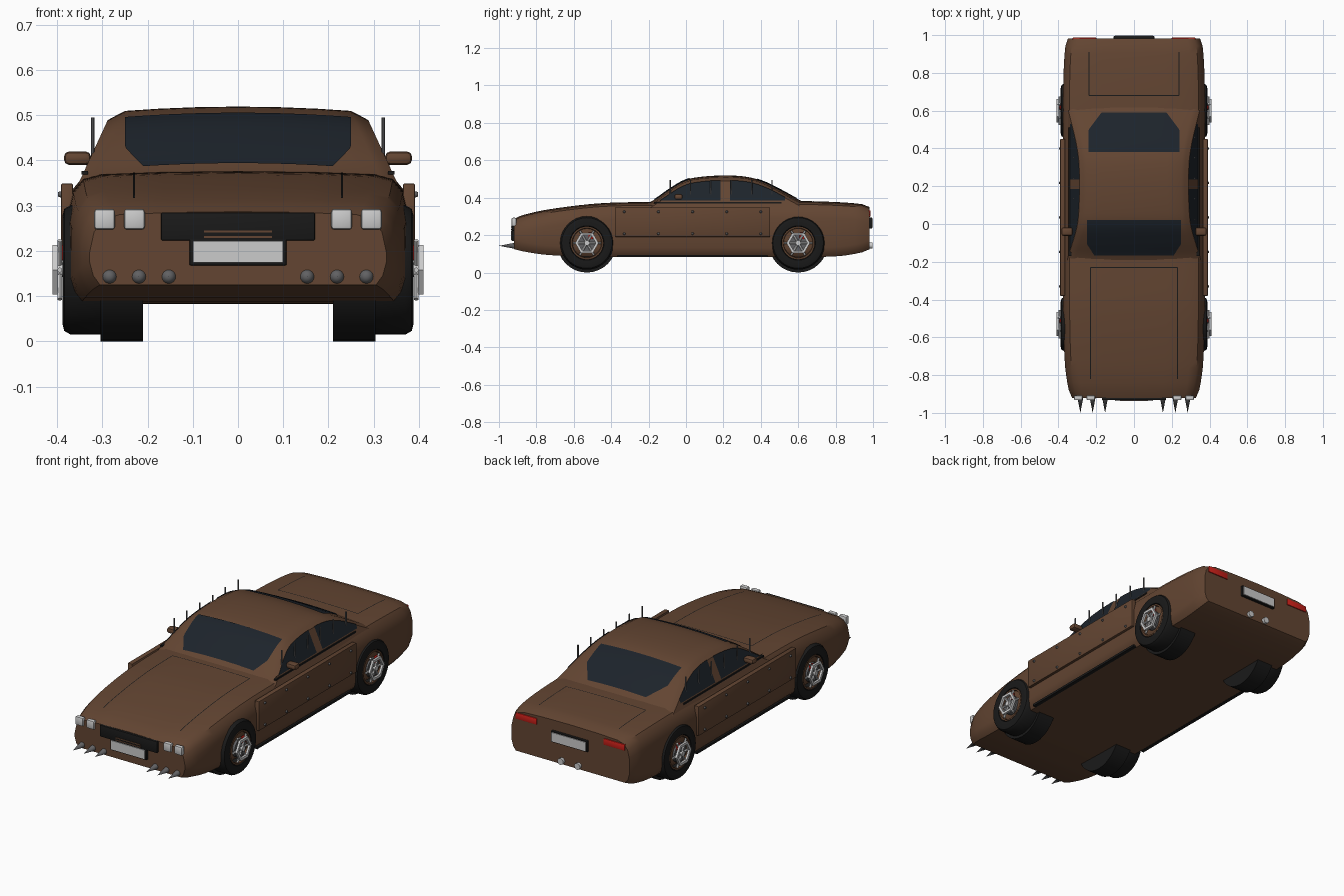
import bpy, bmesh, math
from mathutils import Vector, Matrix

if "Cube" in bpy.data.objects:
    bpy.data.objects.remove(bpy.data.objects["Cube"])

def mat(name, *c):
    m = bpy.data.materials.new(name)
    m.diffuse_color = (*c, 1)
    m.use_nodes = True
    m.node_tree.nodes["Principled BSDF"].inputs["Base Color"].default_value = m.diffuse_color
    return m
BROWN = mat("rust_brown", 0.125, 0.06, 0.032)
GLASS = mat("dark_glass", 0.012, 0.017, 0.024)
BLACK = mat("black", 0.01, 0.01, 0.01)
STEEL = mat("dark_steel", 0.12, 0.12, 0.125)
SILVER = mat("silver", 0.55, 0.56, 0.58)
WHITE = mat("lamp_white", 0.85, 0.85, 0.85)
RED = mat("lamp_red", 0.6, 0.015, 0.01)

def finish(name, bm, m, angle=35):
    bmesh.ops.recalc_face_normals(bm, faces=bm.faces)
    me = bpy.data.meshes.new(name)
    bm.to_mesh(me)
    bm.free()
    me.materials.append(m)
    o = bpy.data.objects.new(name, me)
    bpy.context.collection.objects.link(o)
    bpy.ops.object.select_all(action='DESELECT')
    o.select_set(True)
    bpy.context.view_layer.objects.active = o
    bpy.ops.object.shade_smooth_by_angle(angle=math.radians(angle))
    return o

def box(name, c, s, m, bevel=0.0, rot=None):
    bm = bmesh.new()
    bmesh.ops.create_cube(bm, size=1)
    bmesh.ops.scale(bm, vec=s, verts=bm.verts)
    if bevel:
        bmesh.ops.bevel(bm, geom=bm.edges[:], offset=bevel, segments=2, profile=0.5, affect='EDGES')
    if rot:
        bmesh.ops.rotate(bm, matrix=rot, verts=bm.verts)
    bmesh.ops.translate(bm, vec=c, verts=bm.verts)
    return finish(name, bm, m)

def rod(name, a, b, r1, r2, m, n=16):
    a, b = Vector(a), Vector(b)
    bm = bmesh.new()
    bmesh.ops.create_cone(bm, cap_ends=True, segments=n, radius1=r1, radius2=r2, depth=(b - a).length)
    q = (b - a).to_track_quat('Z', 'Y').to_matrix().to_4x4()
    bmesh.ops.transform(bm, matrix=Matrix.Translation((a + b) / 2) @ q, verts=bm.verts)
    return finish(name, bm, m)

def loft(name, rings, m, closed=True, caps=True):
    bm = bmesh.new()
    vs = [[bm.verts.new(p) for p in r] for r in rings]
    n = len(rings[0])
    for a, b in zip(vs, vs[1:]):
        for i in range(n if closed else n - 1):
            j = (i + 1) % n
            bm.faces.new((a[i], a[j], b[j], b[i]))
    if caps:
        bm.faces.new(vs[0])
        bm.faces.new(vs[-1])
    return finish(name, bm, m)

def lathe(name, prof, y, z, side, m, n=32):
    # revolve closed (x, radius) profile about the axle
    rings = []
    for k in range(n + 1):
        t = 2 * math.pi * k / n
        rings.append([(side * x, y + r * math.cos(t), z + r * math.sin(t)) for x, r in prof])
    o = loft(name, rings, m, caps=False)
    return o

def curve(pts, t, c=1):
    # smooth interpolation of a column of a station table
    for i in range(len(pts) - 1):
        if t <= pts[i + 1][0] or i == len(pts) - 2:
            break
    def slope(k):
        a, b = pts[max(k - 1, 0)], pts[min(k + 1, len(pts) - 1)]
        return (b[c] - a[c]) / (b[0] - a[0])
    p, q = pts[i], pts[i + 1]
    h = q[0] - p[0]
    u = (t - p[0]) / h
    return ((2*u**3 - 3*u*u + 1) * p[c] + (u**3 - 2*u*u + u) * h * slope(i)
            + (3*u*u - 2*u**3) * q[c] + (u**3 - u*u) * h * slope(i + 1))

# body shell: y, half width, top, bottom
BODY = [(-0.92, 0.328, 0.287, 0.125), (-0.88, 0.345, 0.305, 0.115), (-0.75, 0.365, 0.335, 0.095),
        (-0.5, 0.374, 0.367, 0.084), (-0.3, 0.376, 0.376, 0.083), (0.2, 0.376, 0.378, 0.083),
        (0.6, 0.376, 0.382, 0.083), (0.82, 0.372, 0.376, 0.088), (0.95, 0.362, 0.364, 0.11),
        (0.982, 0.35, 0.35, 0.125)]
SECT = [(0.45, -0.002), (0.8, -0.007), (0.91, -0.018), (0.97, -0.045), (1, -0.09)]
def body_top(x, y):
    f = abs(x) / curve(BODY, y)
    return curve(BODY, y, 2) - 0.002 * min(f / 0.45, 1) - 0.005 * max(0, (f - 0.45) / 0.35)
rings = []
for k in range(49):
    y = -0.92 + 1.902 * k / 48
    w, t, b = (curve(BODY, y, c) for c in (1, 2, 3))
    half = [(f * w, t + d) for f, d in SECT] + [(w, b + 0.05), (0.975 * w, b + 0.02), (0.93 * w, b)]
    rings.append([(0, y, t)] + [(x, y, z) for x, z in half] + [(-x, y, z) for x, z in half[::-1]])
loft("body", rings, BROWN)

# cabin
ROOF = [(-0.22, 0.362), (-0.165, 0.392), (-0.1, 0.438), (-0.02, 0.487), (0.05, 0.508), (0.2, 0.519),
        (0.33, 0.511), (0.42, 0.484), (0.5, 0.445), (0.59, 0.396), (0.65, 0.366)]
def wall(z):
    return 0.343 - 0.06 * (z - 0.37) / 0.13
def roof(x, y):
    return curve(ROOF, y) - 0.012 * (x / 0.28) ** 2
rings = []
for k in range(45):
    y = -0.22 + 0.87 * k / 44
    h = curve(ROOF, y)
    zt = h - 0.03
    half = [(f * (wall(h) - 0.025), 0) for f in (0.35, 0.7, 1)]
    half = [(x, roof(x, y)) for x, _ in half] + [(wall(h) - 0.006, h - 0.019), (wall(zt), zt), (wall(0.32), 0.32)]
    rings.append([(0, y, h)] + [(x, y, z) for x, z in half] + [(-x, y, z) for x, z in half[::-1]])
loft("cabin", rings, BROWN)

# front and rear windows follow the roof surface
def screen(name, y0, y1, width):
    rings = []
    for k in range(17):
        y = y0 + (y1 - y0) * k / 16
        rings.append([(width(y) * i / 5, y, roof(width(y) * i / 5, y) + 0.004) for i in range(-5, 6)])
    loft(name, rings, GLASS, closed=False, caps=False)
screen("windscreen", -0.168, 0.02, lambda y: 0.25 - max(0, -0.105 - y) * 0.65)
screen("rear_window", 0.38, 0.59, lambda y: 0.24 - max(0, y - 0.5) * 0.75)

for s in (-1, 1):
    # side windows, split by a pillar
    for name, y0, y1 in (("front_side_window", -0.165, 0.185), ("rear_side_window", 0.235, 0.53)):
        rings = []
        for k in range(15):
            y = y0 + (y1 - y0) * k / 14
            zt = max(curve(ROOF, y) - 0.026, 0.386)
            rings.append([(s * (wall(z) + 0.003), y, z) for z in (0.384, zt)])
        loft(name, rings, GLASS, closed=False, caps=False)
    box("window_sill", (s * 0.339, 0.17, 0.373), (0.014, 0.68, 0.008), BLACK)
    # window bars
    for i in range(6):
        y = -0.085 + 0.109 * i
        rod("window_bar", (s * 0.321, y, 0.375), (s * 0.321, y, 0.495), 0.0038, 0.0038, STEEL, 8)
    # door mirror
    box("mirror", (s * 0.355, -0.04, 0.405), (0.06, 0.045, 0.03), BROWN, 0.012)
    rod("mirror_arm", (s * 0.31, -0.035, 0.385), (s * 0.345, -0.04, 0.402), 0.007, 0.007, BROWN, 8)
    # riveted armour plate
    box("side_armour", (s * 0.378, 0.035, 0.27), (0.026, 0.83, 0.158), BROWN, 0.003)
    box("sill_trim", (s * 0.36, 0.035, 0.088), (0.02, 0.8, 0.012), BLACK)
    for i in range(5):
        for z in (0.208, 0.325):
            y = -0.33 + 0.1825 * i
            rod("rivet", (s * 0.385, y, z), (s * 0.398, y, z), 0.009, 0.005, STEEL, 10)
    # wheels
    for y in (-0.53, 0.6):
        zc = 0.158
        lathe("tyre", [(0.3, 0.09), (0.3, 0.143), (0.37, 0.143), (0.384, 0.135), (0.388, 0.12),
                       (0.386, 0.092), (0.376, 0.088)], y, zc, s, BLACK)
        rod("inner_tyre", (s * 0.21, y, zc), (s * 0.304, y, zc), 0.158, 0.158, BLACK, 32)
        lathe("rim", [(0.37, 0.076), (0.37, 0.088), (0.384, 0.088), (0.384, 0.08)], y, zc, s, BROWN)
        lathe("hub_ring", [(0.398, 0.048), (0.398, 0.063), (0.41, 0.063), (0.41, 0.048)], y, zc, s, SILVER, 6)
        for i in range(6):
            t = math.pi * i / 3
            d = Vector((0, math.cos(t), math.sin(t)))
            c = Vector((s * 0.394, y, zc))
            rod("spoke", c + d * 0.01, c + d * 0.075, 0.006, 0.006, SILVER, 6)
        rod("brake_disc", (s * 0.36, y, zc), (s * 0.386, y, zc), 0.05, 0.05, STEEL, 24)
        rod("hub_cap", (s * 0.37, y, zc), (s * 0.406, y, zc), 0.018, 0.014, SILVER, 12)
        box("brake_caliper", (s * 0.388, y + 0.02, zc + 0.038), (0.012, 0.025, 0.035), RED, 0.003)
    # headlamps, ram spikes, tail lamps, exhausts
    for x in (0.229, 0.295):
        box("headlamp", (s * x, -0.92, 0.27), (0.046, 0.025, 0.046), WHITE, 0.007)
    for x in (0.153, 0.219, 0.284):
        rod("ram_spike", (s * x, -0.9, 0.143), (s * x, -1.0, 0.143), 0.019, 0.0, STEEL)
    box("tail_lamp", (s * 0.262, 0.978, 0.315), (0.125, 0.018, 0.034), RED, 0.003)
    rod("exhaust", (s * 0.05, 0.93, 0.145), (s * 0.05, 0.998, 0.145), 0.014, 0.017, SILVER)
    # panel gaps
    for name, x, y0, y1 in (("bonnet_gap", 0.23, -0.82, -0.23), ("boot_gap", 0.238, 0.68, 0.91)):
        rings = []
        for k in range(13):
            y = y0 + (y1 - y0) * k / 12
            rings.append([(s * (x + d), y, body_top(x, y) + 0.001) for d in (-0.002, 0.002)])
        loft(name, rings, BLACK, closed=False, caps=False)

for name, w, y in (("bonnet_cross_gap", 0.23, -0.23), ("boot_cross_gap", 0.238, 0.68)):
    loft(name, [[(w * i / 8, y + d, body_top(w * i / 8, y) + 0.001) for d in (-0.002, 0.002)]
                for i in range(-8, 9)], BLACK, closed=False, caps=False)

# grille and number plates
box("grille", (0, -0.92, 0.254), (0.34, 0.024, 0.062), BLACK, 0.003)
for z in (0.231, 0.243):
    box("grille_bar", (0, -0.932, z), (0.15, 0.006, 0.005), BROWN)
box("front_plate_frame", (0, -0.922, 0.198), (0.215, 0.02, 0.06), BLACK, 0.003)
box("front_plate", (0, -0.93, 0.198), (0.2, 0.012, 0.048), SILVER)
box("rear_plate_frame", (0, 0.985, 0.265), (0.215, 0.02, 0.06), BLACK, 0.003)
box("rear_plate", (0, 0.993, 0.265), (0.2, 0.012, 0.048), SILVER)
